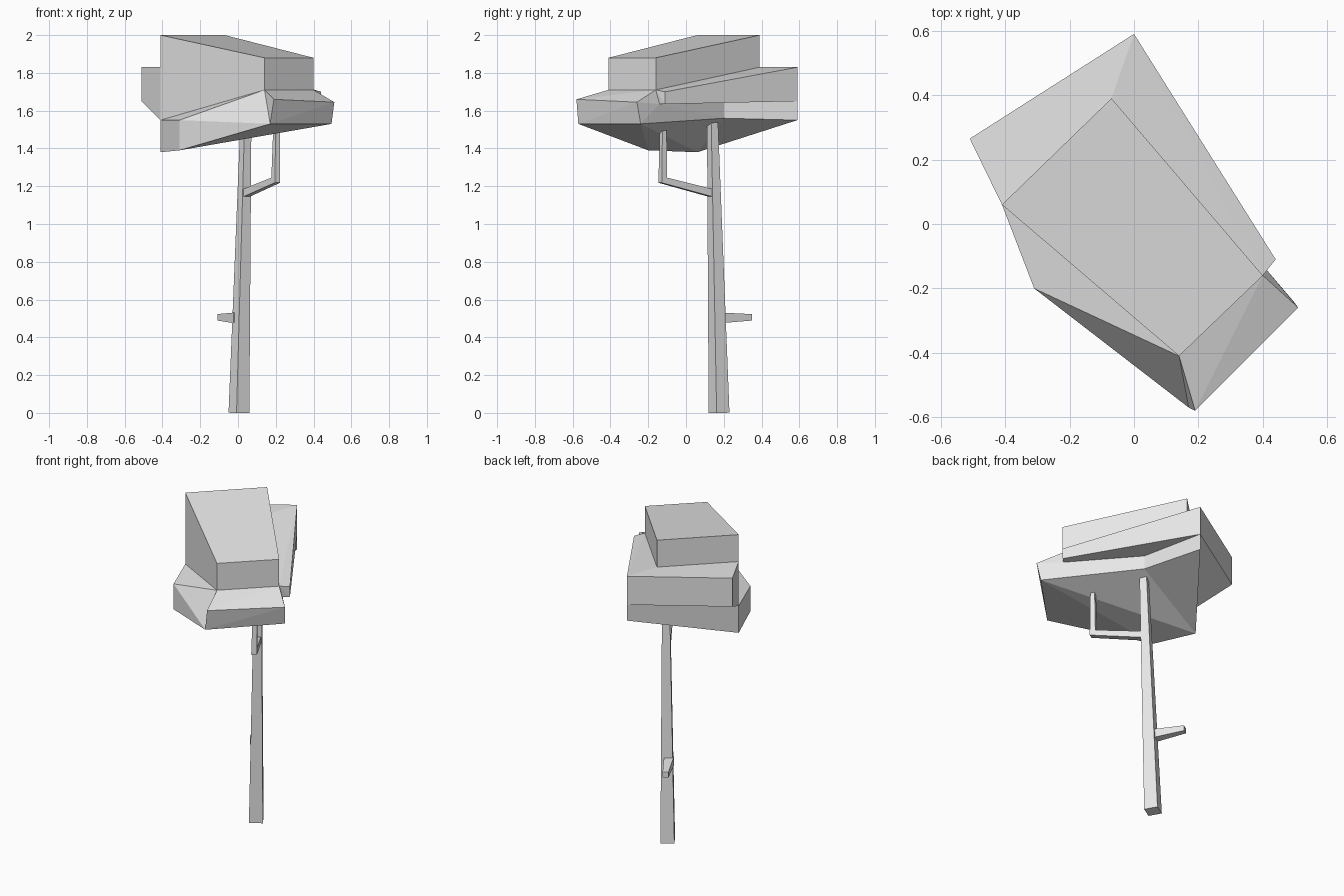
import bpy
import bmesh
from mathutils import Vector

default_cube = bpy.data.objects.get("Cube")
if default_cube:
    bpy.data.objects.remove(default_cube, do_unlink=True)

# One plain material for the whole tree
grey = bpy.data.materials.new("light_grey")
grey.use_nodes = True
grey.diffuse_color = (0.8, 0.8, 0.8, 1)
grey.node_tree.nodes["Principled BSDF"].inputs["Base Color"].default_value = grey.diffuse_color


def finish(name, bm):
    bmesh.ops.recalc_face_normals(bm, faces=bm.faces)
    mesh = bpy.data.meshes.new(name)
    bm.to_mesh(mesh)
    bm.free()
    mesh.materials.append(grey)
    obj = bpy.data.objects.new(name, mesh)
    bpy.context.collection.objects.link(obj)
    return obj


def faceted_block(name, *corners):
    """Angular foliage block spanning (x, y, heights...) corners."""
    bm = bmesh.new()
    for x, y, *heights in corners:
        for z in heights:
            bm.verts.new((x, y, z))
    hull = bmesh.ops.convex_hull(bm, input=bm.verts)
    spare = set(hull["geom_interior"]) | set(hull["geom_unused"])
    spare = [v for v in spare if isinstance(v, bmesh.types.BMVert) and v.is_valid]
    bmesh.ops.delete(bm, geom=spare, context="VERTS")
    bmesh.ops.dissolve_limit(bm, angle_limit=0.01, verts=bm.verts, edges=bm.edges)
    return finish(name, bm)


SIDE = Vector((0.85, 0.53, 0)).normalized()


def limb(name, *stations):
    """Square tapering limb along (x, y, z, half width) stations."""
    bm = bmesh.new()
    points = [Vector(s[:3]) for s in stations]
    rings = []
    for i, point in enumerate(points):
        before = points[max(i - 1, 0)]
        after = points[min(i + 1, len(points) - 1)]
        legs = [d.normalized() for d in (point - before, after - point) if d.length > 0]
        tangent = sum(legs, Vector()).normalized()
        miter = 1 / tangent.dot(legs[0])
        other = SIDE.cross(tangent).normalized() * miter
        half = stations[i][3]
        rings.append([bm.verts.new(point + half * (a * SIDE + b * other))
                      for a, b in ((-1, -1), (1, -1), (1, 1), (-1, 1))])
    for low, high in zip(rings, rings[1:]):
        for k in range(4):
            n = (k + 1) % 4
            bm.faces.new((low[k], low[n], high[n], high[k]))
    bm.faces.new(rings[0])
    bm.faces.new(rings[-1])
    return finish(name, bm)


# Corner positions shared by neighbouring foliage blocks
WEST = (-0.41, 0.06)
NORTH = (-0.07, 0.39)
EAST = (0.40, -0.16)
SOUTH = (0.14, -0.41)
BACK = (0, 0.59)
NOTCH = (0.09, 0.20)
EAST_FOOT = (0.41, -0.14, 1.635)
FRONT_FOOT = (0.17, -0.57, 1.53)
SIDE_FOOT = (0.495, -0.24, 1.53)

# Crown: sloping block on top
faceted_block("crown", (*WEST, 1.55, 2), (*SOUTH, 1.71, 1.88),
              (*EAST, 1.71, 1.88), (*NORTH, 1.83, 2))

# Ledges wrapping the side and back of the crown
faceted_block("side_ledge", (*EAST, 1.71), EAST_FOOT, (0.44, -0.11, 1.635, 1.70),
              (*BACK, 1.65, 1.83), (*NORTH, 1.83), (*NOTCH, 1.645))
faceted_block("back_ledge", (*BACK, 1.65, 1.83), (*NORTH, 1.83),
              (-0.51, 0.265, 1.65, 1.83), (*WEST, 1.55, 1.83))

# Lower foliage: main body, front lip and rear wedge
faceted_block("lower_foliage", (*WEST, 1.38, 1.55), (-0.31, -0.20, 1.39, 1.55),
              (*SOUTH, 1.71), (*EAST, 1.71), EAST_FOOT, FRONT_FOOT, SIDE_FOOT,
              (*NOTCH, 1.56, 1.645))
faceted_block("front_lip", (*SOUTH, 1.71), (*EAST, 1.71), EAST_FOOT,
              (0.19, -0.58, 1.66), (0.51, -0.26, 1.645), FRONT_FOOT, SIDE_FOOT)
faceted_block("rear_wedge", (*NOTCH, 1.56, 1.645), (*BACK, 1.55, 1.65),
              (*WEST, 1.38, 1.55))

# Trunk and branches
limb("trunk", (0.005, 0.175, 0, 0.04), (0.042, 0.14, 1.55, 0.021))
limb("low_branch", (0, 0.17, 0.503, 0.028), (-0.095, 0.34, 0.506, 0.017))
limb("bent_branch", (0.045, 0.13, 1.165, 0.02), (0.20, -0.123, 1.232, 0.017),
     (0.205, -0.12, 1.56, 0.012))
